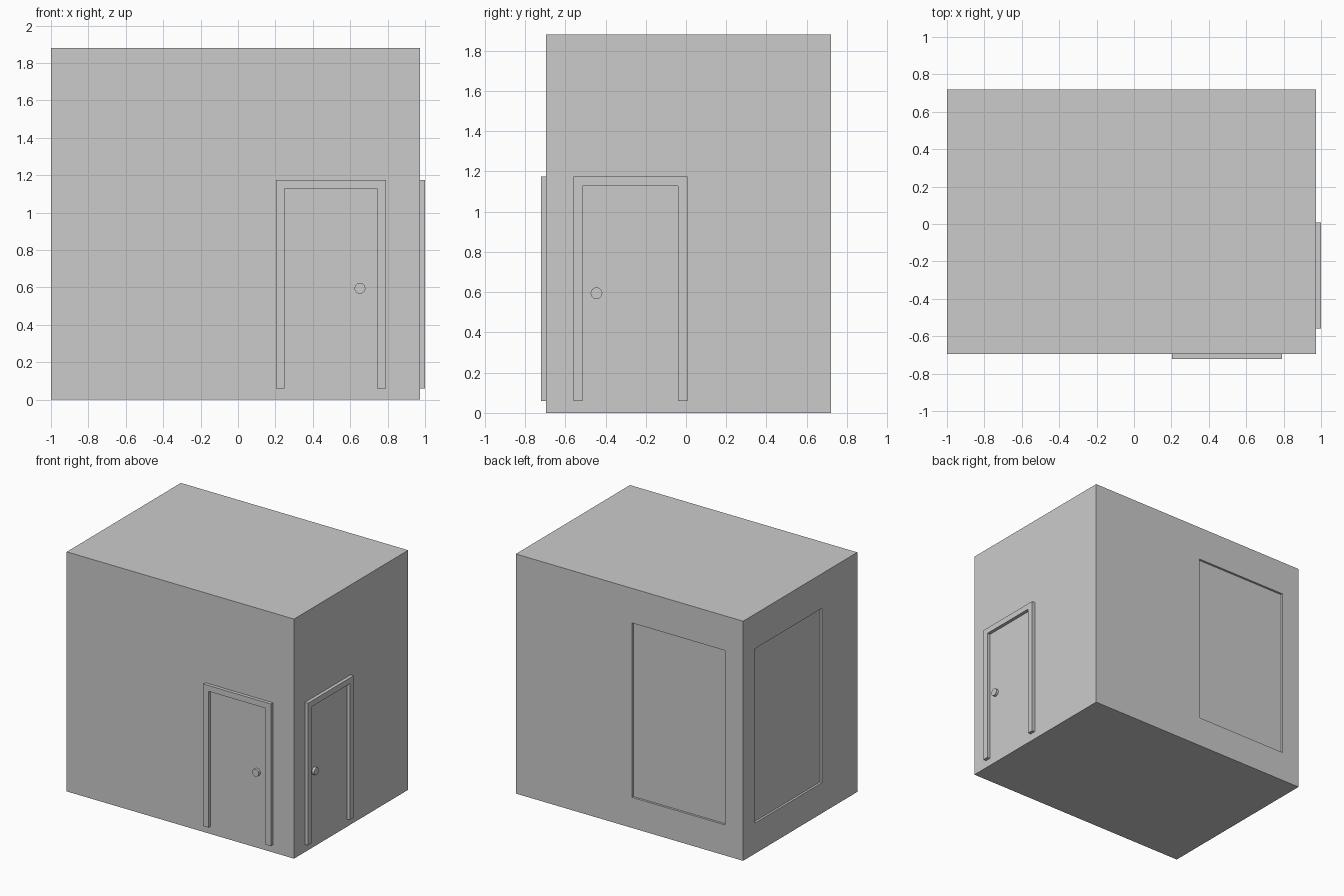
import bpy, bmesh
from math import pi
from mathutils import Matrix, Vector

if "Cube" in bpy.data.objects:
    bpy.data.objects.remove(bpy.data.objects["Cube"])

X0, X1, Y0, Y1, H = -1.0, 0.973, -0.695, 0.72, 1.88
FRAME_DEPTH, KNOB_DEPTH, RECESS = 0.026, 0.02, 0.017


def make_object(name, bm, matrix=Matrix()):
    bmesh.ops.recalc_face_normals(bm, faces=bm.faces)
    mesh = bpy.data.meshes.new(name)
    bm.to_mesh(mesh)
    bm.free()
    ob = bpy.data.objects.new(name, mesh)
    ob.matrix_world = matrix
    bpy.context.collection.objects.link(ob)
    return ob


def box(name, lo, hi):
    lo, hi = Vector(lo), Vector(hi)
    bm = bmesh.new()
    bmesh.ops.create_cube(bm, size=1)
    bmesh.ops.scale(bm, vec=hi - lo, verts=bm.verts)
    bmesh.ops.translate(bm, vec=(lo + hi) / 2, verts=bm.verts)
    return make_object(name, bm)


def recess(name, wall, lo, hi):
    cutter = box(name, lo, hi)
    cutter.hide_render = True
    cutter.display_type = 'WIRE'
    mod = wall.modifiers.new(name, 'BOOLEAN')
    mod.operation = 'DIFFERENCE'
    mod.solver = 'EXACT'
    mod.object = cutter


def door(prefix, a, b, knob, matrix):
    """Door on a wall plane: local x along the wall, local -y outward."""
    # U-shaped frame around the opening, extruded outward
    t, z0, z1 = 0.046, 0.06, 1.175
    outline = [(a, z0), (a, z1), (b, z1), (b, z0),
               (b - t, z0), (b - t, z1 - t), (a + t, z1 - t), (a + t, z0)]
    bm = bmesh.new()
    face = bm.faces.new([bm.verts.new((x, 0, z)) for x, z in outline])
    ext = bmesh.ops.extrude_face_region(bm, geom=[face])
    bmesh.ops.translate(bm, vec=(0, -FRAME_DEPTH, 0),
                        verts=[v for v in ext["geom"] if isinstance(v, bmesh.types.BMVert)])
    make_object(prefix + "_door_frame", bm, matrix)
    # Round knob
    bm = bmesh.new()
    bmesh.ops.create_cone(bm, cap_ends=True, segments=24, radius1=0.029,
                          radius2=0.029, depth=KNOB_DEPTH,
                          matrix=Matrix.Translation((knob, -KNOB_DEPTH / 2, 0.595))
                          @ Matrix.Rotation(pi / 2, 4, 'X'))
    ob = make_object(prefix + "_door_knob", bm, matrix)
    bpy.context.view_layer.objects.active = ob
    ob.select_set(True)
    bpy.ops.object.shade_smooth_by_angle()
    ob.select_set(False)


# Building block with shallow window recesses on the back and left walls
building = box("building", (X0, Y0, 0), (X1, Y1, H))
recess("back_window_cutter", building, (-0.843, Y1 - RECESS, 0.24), (-0.036, Y1 + 0.1, 1.608))
recess("left_window_cutter", building, (X0 - 0.1, -0.257, 0.24), (X0 + RECESS, 0.57, 1.608))

# Doors on the front and right walls
door("front", 0.203, 0.79, 0.652, Matrix.Translation((0, Y0, 0)))
door("right", -0.56, 0.007, -0.445,
     Matrix.Translation((X1, 0, 0)) @ Matrix.Rotation(pi / 2, 4, 'Z'))
